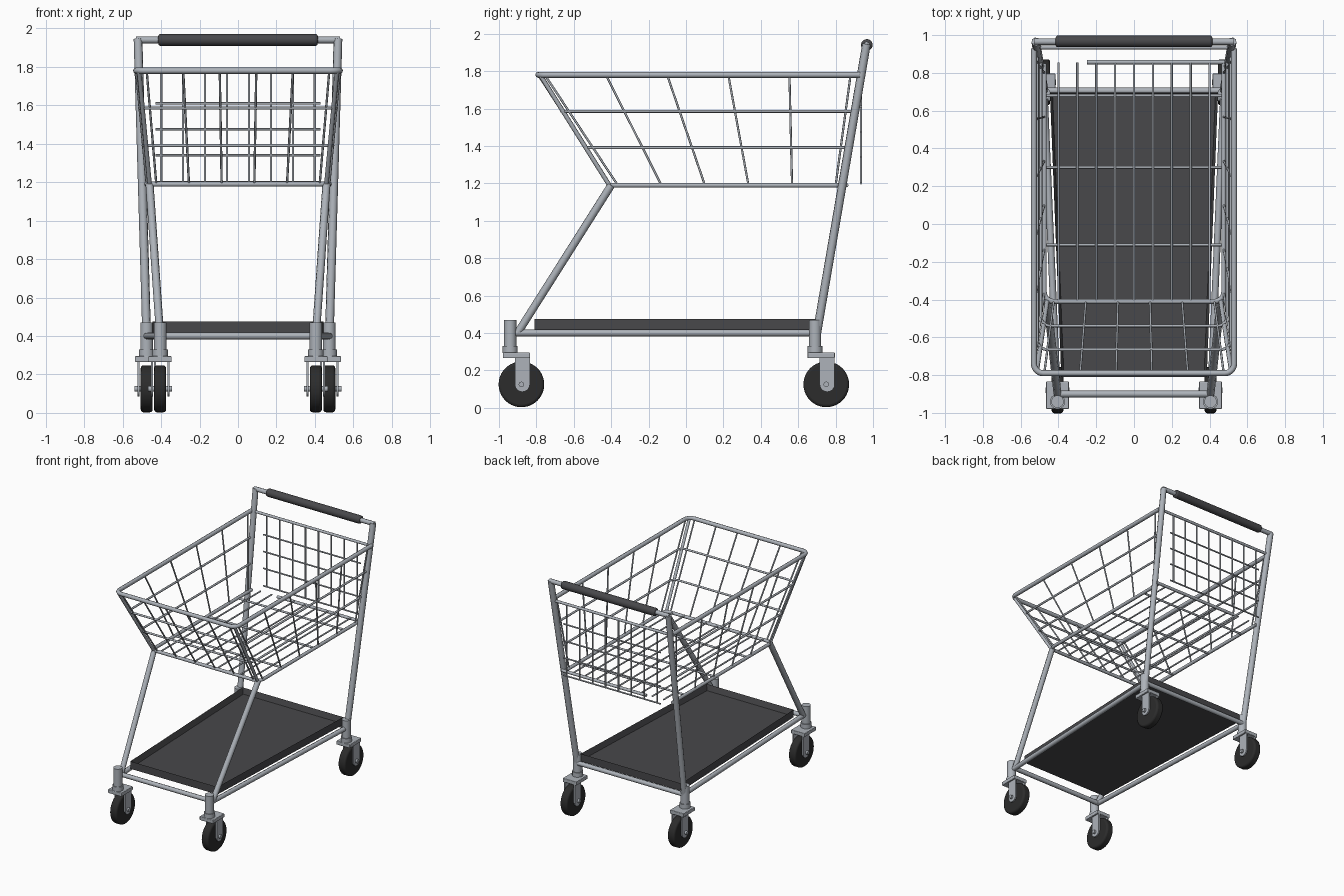
import bpy, bmesh, math
from mathutils import Vector

cube = bpy.data.objects.get("Cube")
if cube:
    bpy.data.objects.remove(cube, do_unlink=True)


def material(name, color, metallic=0.0):
    m = bpy.data.materials.new(name)
    m.use_nodes = True
    m.diffuse_color = (*color, 1)
    node = next(n for n in m.node_tree.nodes if n.type == 'BSDF_PRINCIPLED')
    node.inputs["Base Color"].default_value = (*color, 1)
    return m


STEEL = material("steel", (0.42, 0.45, 0.49))
PLASTIC = material("dark plastic", (0.065, 0.065, 0.07))
RUBBER = material("black rubber", (0.025, 0.025, 0.025))


def activate(ob):
    bpy.ops.object.select_all(action='DESELECT')
    ob.select_set(True)
    bpy.context.view_layer.objects.active = ob


def tube(name, paths, r, mat=STEEL):
    """Round tubes along one or more open paths, in one mesh."""
    cu = bpy.data.curves.new(name, 'CURVE')
    cu.dimensions = '3D'
    cu.bevel_depth = r
    cu.bevel_resolution = 2
    cu.use_fill_caps = True
    for path in paths:
        s = cu.splines.new('POLY')
        s.points.add(len(path) - 1)
        for p, co in zip(s.points, path):
            p.co = (*co, 1)
    ob = bpy.data.objects.new(name, cu)
    bpy.context.collection.objects.link(ob)
    activate(ob)
    bpy.ops.object.convert(target='MESH')
    ob = bpy.context.object
    ob.data.materials.clear()
    ob.data.materials.append(mat)
    bpy.ops.object.shade_smooth_by_angle(angle=math.radians(50))
    return ob


def finish(ob, name, mat, bevel=0):
    ob.name = name
    ob.data.materials.append(mat)
    if bevel:
        b = ob.modifiers.new("bevel", 'BEVEL')
        b.width, b.segments = bevel, 3
    return ob


def box(name, center, size, mat=STEEL, bevel=0):
    bpy.ops.mesh.primitive_cube_add(size=1, location=center)
    ob = bpy.context.object
    ob.scale = size
    bpy.ops.object.transform_apply(location=False, rotation=False, scale=True)
    return finish(ob, name, mat, bevel)


def cylinder(name, center, r, depth, axis='Z', mat=STEEL, bevel=0, sides=24):
    rot = (0, math.pi / 2, 0) if axis == 'X' else (0, 0, 0)
    bpy.ops.mesh.primitive_cylinder_add(vertices=sides, radius=r, depth=depth,
                                        location=center, rotation=rot)
    ob = finish(bpy.context.object, name, mat, bevel)
    bpy.ops.object.shade_smooth_by_angle(angle=math.radians(40))
    return ob


def lerp(a, b, t):
    return a + (b - a) * t


# Basket shape: t = 0 at the floor, t = 1 at the rim
def half_width(t): return lerp(0.475, 0.53, t)
def front_y(t): return lerp(-0.41, -0.79, t)
def back_y(t): return lerp(0.85, 0.93, t)
def height(t): return lerp(1.19, 1.78, t)


def basket_loop(t, corner=0.05):
    """U-shaped path, open at the back, with rounded front corners."""
    w, f, z = half_width(t), front_y(t), height(t)
    right = [Vector((w, back_y(t), z))]
    for i in range(6):
        a = i / 5 * math.pi / 2
        right.append(Vector((w - corner + corner * math.cos(a),
                             f + corner - corner * math.sin(a), z)))
    return right + [Vector((-p.x, p.y, p.z)) for p in reversed(right)]


tube("basket_rim", [basket_loop(1)], 0.016)
tube("basket_floor_ring", [basket_loop(0)], 0.013)
tube("basket_middle_wires", [basket_loop(0.34), basket_loop(0.67)], 0.008)

# Side and front basket wires
side_wires = [[(s * 0.475, lerp(-0.365, 0.80, i / 5), 1.19),
               (s * 0.53, lerp(-0.755, 0.88, i / 5), 1.78)]
              for i in range(6) for s in (-1, 1)]
tube("basket_side_wires", side_wires, 0.006)
tube("basket_front_wires",
     [[(k * 0.17, front_y(0), 1.19), (k * 0.19, front_y(1), 1.78)]
      for k in (-2.5, -1.5, -0.5, 0.5, 1.5, 2.5)], 0.006)
tube("basket_corner_bars",
     [[(s * 0.46, front_y(0), 1.19), (s * 0.515, front_y(1) + 0.01, 1.78)]
      for s in (-1, 1)], 0.012)

# Basket floor
tube("basket_floor_wires",
     [[(i * 0.1, -0.41, 1.195), (i * 0.1, 0.855, 1.195)] for i in range(-4, 5)], 0.006)
tube("basket_floor_cross_wires",
     [[(-0.475, y, 1.185), (0.475, y, 1.185)] for y in (-0.11, 0.30, 0.68)], 0.008)
tube("basket_floor_back_bar", [[(-0.25, 0.857, 1.19), (0.5, 0.857, 1.19)]], 0.012)

# Back gate
gate_y = 0.935
tube("gate_upright_wires",
     [[(lerp(-0.4, 0.4, i / 7), gate_y, 1.2), (lerp(-0.4, 0.4, i / 7), gate_y, 1.78)]
      for i in range(8)], 0.006)
tube("gate_cross_wires",
     [[(-0.43, gate_y, z), (0.43, gate_y, z)] for z in (1.2, 1.34, 1.475, 1.61)], 0.006)
tube("gate_top_bar", [[(-0.5, gate_y, 1.775), (0.5, gate_y, 1.775)]], 0.011)

# Legs, handle and lower frame
for side, s in (("left", 1), ("right", -1)):
    tube(side + "_back_post", [[(s * 0.475, 0.70, 0.40), (s * 0.52, 0.965, 1.945)]], 0.023)
    tube(side + "_front_leg", [[(s * 0.405, -0.90, 0.40), (s * 0.46, -0.40, 1.19)]], 0.021)
    tube(side + "_base_rail", [[(s * 0.405, -0.93, 0.40), (s * 0.475, 0.695, 0.40)]], 0.018)
tube("front_base_rail", [[(-0.405, -0.90, 0.40), (0.405, -0.90, 0.40)]], 0.018)
tube("back_base_rail", [[(-0.475, 0.705, 0.40), (0.475, 0.705, 0.40)]], 0.018)
tube("handle_bar", [[(-0.53, 0.965, 1.94), (0.53, 0.965, 1.94)]], 0.018)
cylinder("handle_grip", (0, 0.967, 1.94), 0.031, 0.83, 'X', PLASTIC, 0.012)

# Lower tray, wider at the back, with a raised lip
bm = bmesh.new()
outline = [(-0.385, -0.81), (0.385, -0.81), (0.445, 0.695), (-0.445, 0.695)]
base = bm.faces.new([bm.verts.new((x, y, 0.415)) for x, y in outline])
grown = bmesh.ops.extrude_face_region(bm, geom=[base])
bmesh.ops.translate(bm, vec=(0, 0, 0.06),
                    verts=[v for v in grown["geom"] if isinstance(v, bmesh.types.BMVert)])
bm.normal_update()
top = next(f for f in grown["geom"] if isinstance(f, bmesh.types.BMFace))
bmesh.ops.inset_region(bm, faces=[top], thickness=0.02)
bmesh.ops.translate(bm, vec=(0, 0, -0.045), verts=list(top.verts))
bmesh.ops.recalc_face_normals(bm, faces=bm.faces)
mesh = bpy.data.meshes.new("lower_tray")
bm.to_mesh(mesh)
bm.free()
tray = bpy.data.objects.new("lower_tray", mesh)
bpy.context.collection.objects.link(tray)
mesh.materials.append(PLASTIC)


# Casters
def caster(name, x, y):
    wy = y + 0.06
    cylinder(name + "_stem", (x, y, 0.395), 0.033, 0.15)
    cylinder(name + "_collar", (x, y, 0.312), 0.04, 0.036)
    box(name + "_plate", (x, y + 0.033, 0.28), (0.12, 0.145, 0.03), bevel=0.004)
    for s in (-1, 1):
        box(name + "_fork", (x + s * 0.043, wy + 0.005, 0.198), (0.01, 0.08, 0.15))
        cylinder(name + "_fork_end", (x + s * 0.043, wy + 0.005, 0.125), 0.04, 0.01, 'X')
    cylinder(name + "_axle", (x, wy, 0.125), 0.015, 0.125, 'X', sides=12)
    cylinder(name + "_wheel", (x, wy, 0.125), 0.122, 0.062, 'X', RUBBER, 0.014, 40)


for side, s in (("left", 1), ("right", -1)):
    caster(side + "_front_caster", s * 0.405, -0.94)
    caster(side + "_back_caster", s * 0.475, 0.69)
